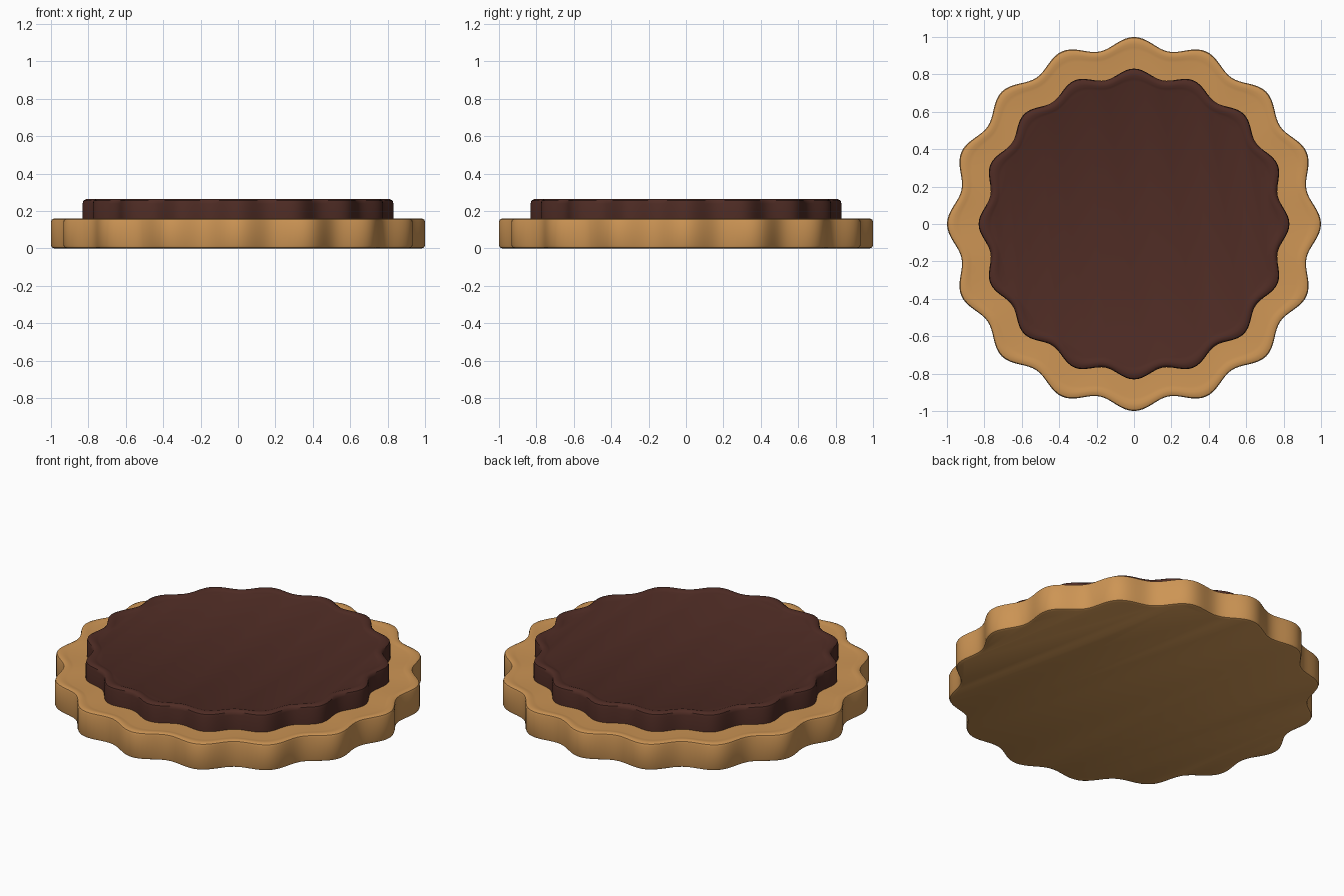
import bpy, bmesh
from math import cos, sin, tau

cube = bpy.data.objects.get("Cube")
if cube:
    bpy.data.objects.remove(cube, do_unlink=True)

LOBES = 16
STEPS = 256


def material(name, color):
    mat = bpy.data.materials.new(name)
    mat.use_nodes = True
    mat.diffuse_color = color
    mat.node_tree.nodes["Principled BSDF"].inputs["Base Color"].default_value = color
    return mat


def scalloped_disc(name, profile, mat):
    """Loft wavy rings given as (mean radius, wave depth, height), bottom to top."""
    bm = bmesh.new()
    rings = []
    for radius, wave, z in profile:
        ring = []
        for i in range(STEPS):
            a = tau * i / STEPS
            r = radius + wave * cos(LOBES * a)
            ring.append(bm.verts.new((r * cos(a), r * sin(a), z)))
        rings.append(ring)
    for low, high in zip(rings, rings[1:]):
        for i in range(STEPS):
            j = (i + 1) % STEPS
            bm.faces.new((low[i], low[j], high[j], high[i]))
    bm.faces.new(rings[0][::-1])
    bm.faces.new(rings[-1])
    mesh = bpy.data.meshes.new(name)
    bm.to_mesh(mesh)
    bm.free()
    mesh.materials.append(mat)
    obj = bpy.data.objects.new(name, mesh)
    bpy.context.collection.objects.link(obj)
    bpy.ops.object.select_all(action='DESELECT')
    obj.select_set(True)
    bpy.context.view_layer.objects.active = obj
    bpy.ops.object.shade_smooth_by_angle(angle=0.7)
    return obj


biscuit = material("golden biscuit", (0.61, 0.30, 0.09, 1))
chocolate = material("dark chocolate", (0.078, 0.025, 0.018, 1))

# Biscuit base with rounded edges and a faint raised rim
scalloped_disc("biscuit_base", [
    (0.955, 0.028, 0), (0.966, 0.029, 0.005), (0.97, 0.03, 0.016),
    (0.97, 0.03, 0.144), (0.966, 0.029, 0.155), (0.955, 0.028, 0.16),
    (0.935, 0.026, 0.16), (0.92, 0.024, 0.157), (0.905, 0.022, 0.155),
    (0.70, 0.015, 0.155)], biscuit)

# Chocolate layer with a soft lip around a slightly sunken top
scalloped_disc("chocolate_topping", [
    (0.807, 0.024, 0.15), (0.807, 0.024, 0.24), (0.803, 0.024, 0.255),
    (0.79, 0.022, 0.263), (0.772, 0.02, 0.263), (0.757, 0.018, 0.258),
    (0.745, 0.016, 0.254)], chocolate)
